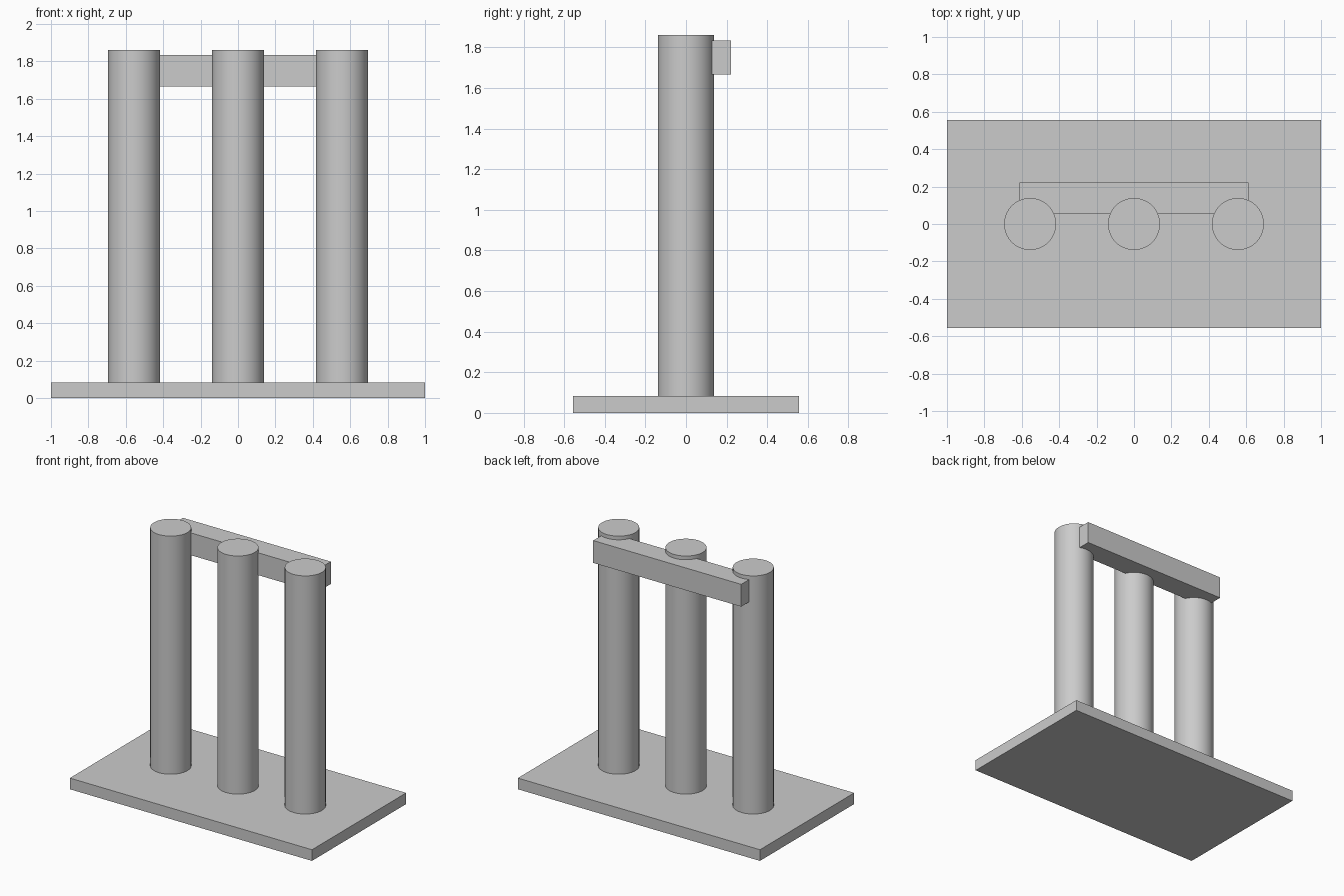
import bpy
from math import radians

if "Cube" in bpy.data.objects:
    bpy.data.objects.remove(bpy.data.objects["Cube"])

U = 1 / 36  # design module: the base is 72 modules long


def box(name, x, y, z):
    """Box from (min, max) ranges given in modules."""
    bpy.ops.mesh.primitive_cube_add(size=1, location=[(a + b) / 2 * U for a, b in (x, y, z)])
    ob = bpy.context.object
    ob.name = name
    ob.scale = [(b - a) * U for a, b in (x, y, z)]
    bpy.ops.object.transform_apply(location=False, rotation=False, scale=True)
    return ob


def post(name, x, z0, z1, radius):
    """Upright smooth round post, sizes in modules."""
    bpy.ops.mesh.primitive_cylinder_add(vertices=64, radius=radius * U, depth=(z1 - z0) * U,
                                        location=(x * U, 0, (z0 + z1) / 2 * U))
    ob = bpy.context.object
    ob.name = name
    bpy.ops.object.shade_smooth_by_angle(angle=radians(30))
    return ob


# Base plate
box("base_plate", (-36, 36), (-20, 20), (0, 3))

# Three posts standing on the plate
for side, x in (("left", -20), ("middle", 0), ("right", 20)):
    post(side + "_post", x, 3, 67, 5)

# Rear crossbar let into the backs of the posts
box("crossbar", (-22, 22), (2, 8), (60, 66))
